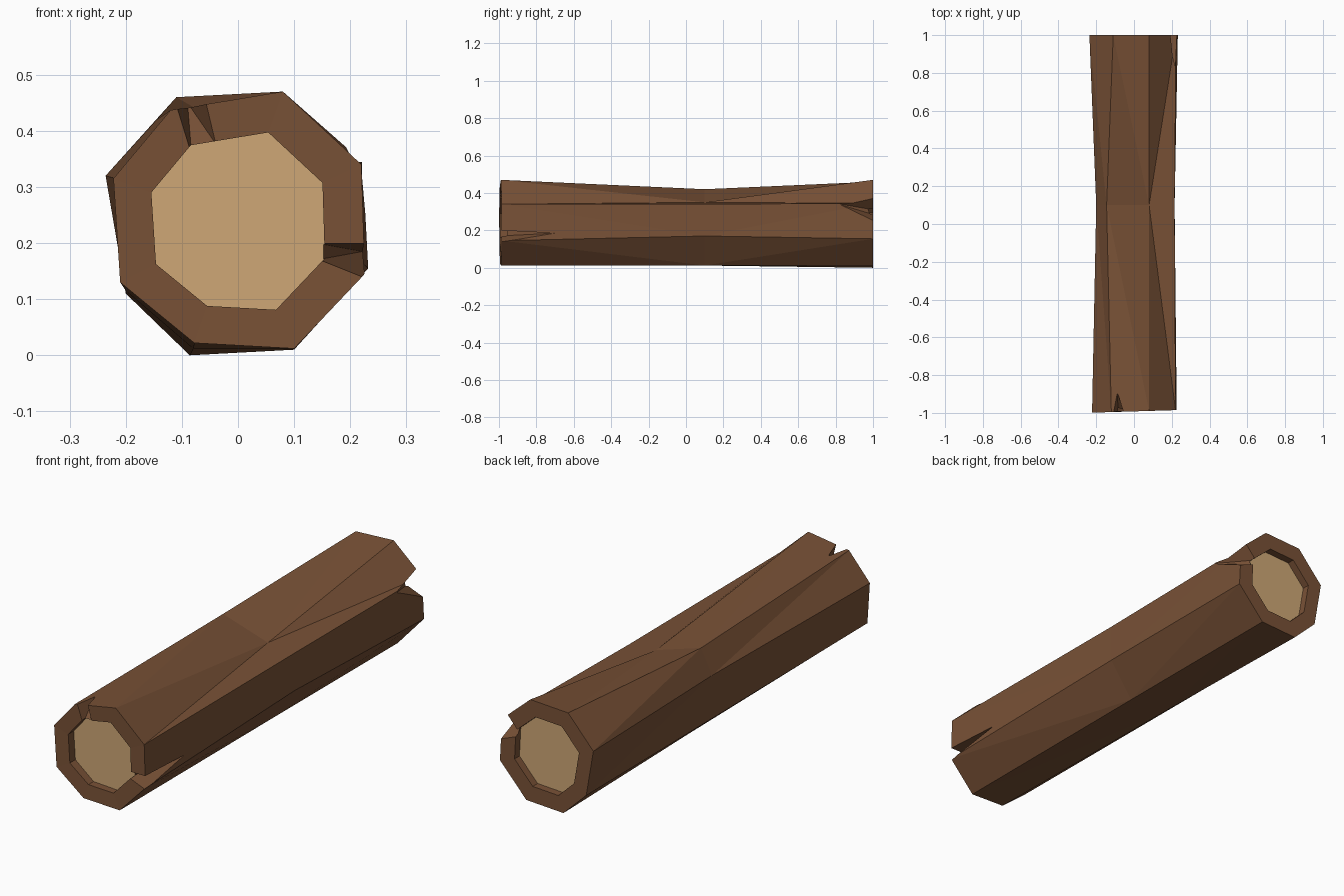
import bpy
import bmesh

cube = bpy.data.objects.get("Cube")
if cube:
    bpy.data.objects.remove(cube, do_unlink=True)


def make_material(name, color):
    mat = bpy.data.materials.new(name)
    mat.use_nodes = True
    mat.diffuse_color = color
    bsdf = next(n for n in mat.node_tree.nodes if n.type == 'BSDF_PRINCIPLED')
    bsdf.inputs["Base Color"].default_value = color
    bsdf.inputs["Roughness"].default_value = 0.9
    return mat


bark = make_material("bark_brown", (0.19, 0.083, 0.037, 1))
wood = make_material("cut_wood_tan", (0.62, 0.39, 0.18, 1))


def add_object(name, bm, *materials):
    bmesh.ops.recalc_face_normals(bm, faces=bm.faces[:])
    mesh = bpy.data.meshes.new(name)
    bm.to_mesh(mesh)
    bm.free()
    for mat in materials:
        mesh.materials.append(mat)
    obj = bpy.data.objects.new(name, mesh)
    bpy.context.collection.objects.link(obj)
    return obj


# Uneven eight-sided outlines (x, z) at the front, waist and back
front = [(0.08, 0.47), (0.22, 0.34), (0.226, 0.145), (0.10, 0.012),
         (-0.078, 0.022), (-0.21, 0.13), (-0.222, 0.315), (-0.12, 0.437)]
waist = [(0.08, 0.35), (0.215, 0.34), (0.215, 0.17), (0.10, 0.012),
         (-0.08, 0.012), (-0.20, 0.115), (-0.20, 0.31), (-0.145, 0.42)]
back = [(0.08, 0.47), (0.222, 0.345), (0.232, 0.155), (0.10, 0.01),
        (-0.086, 0.0), (-0.20, 0.11), (-0.236, 0.32), (-0.11, 0.46)]
CENTER = (-0.004, 0.235)
RECESS = 0.035


def inset(outline, factor=0.69):
    return [tuple(c + (p - c) * factor for p, c in zip(pt, CENTER))
            for pt in outline]


def ring(bm, outline, y, slant=0.0):
    return [bm.verts.new((x, y + slant * x, z)) for x, z in outline]


# Log: bark shell, end rims and recessed cut faces lofted as one solid
bm = bmesh.new()
rings = [
    ring(bm, inset(front), -0.99 + RECESS),
    ring(bm, inset(front), -0.99, 0.03),
    ring(bm, front, -0.992, 0.03),
    ring(bm, waist, 0.1),
    ring(bm, back, 1.0),
    ring(bm, inset(back), 1.0),
    ring(bm, inset(back), 1.0 - RECESS),
]
for a, b in zip(rings, rings[1:]):
    for i in range(len(a)):
        j = (i + 1) % len(a)
        bm.faces.new((a[i], a[j], b[j], b[i]))
bmesh.ops.triangulate(bm, faces=bm.faces[:])
for cap in (rings[0], rings[-1]):
    bm.faces.new(cap).material_index = 1
log = add_object("log", bm, bark, wood)


# Tapering splits in the ends: a mouth at the end and a tip on the bark
def split(name, end, mouth, tip):
    bm = bmesh.new()
    for y in (end, end * 1.1):
        ring(bm, mouth, y)
    bm.verts.new(tip)
    bmesh.ops.convex_hull(bm, input=bm.verts[:])
    cutter = add_object(name, bm, bark)
    cutter.hide_render = True
    mod = log.modifiers.new(name, 'BOOLEAN')
    mod.operation = 'DIFFERENCE'
    mod.solver = 'EXACT'
    mod.object = cutter
    bpy.context.view_layer.objects.active = log
    bpy.ops.object.modifier_apply(modifier=name)
    bpy.data.objects.remove(cutter, do_unlink=True)


split("front_side_split", -1.0,
      [(0.25, 0.2), (0.25, 0.126), (0.14, 0.17), (0.14, 0.2)],
      (0.222, -0.7, 0.185))
split("front_top_split", -1.0,
      [(-0.118, 0.47), (-0.06, 0.47), (-0.035, 0.37), (-0.082, 0.35)],
      (-0.09, -0.89, 0.45))
split("back_side_split", 1.0,
      [(0.21, 0.39), (0.26, 0.24), (0.145, 0.285), (0.14, 0.31)],
      (0.23, 0.8, 0.345))

for poly in log.data.polygons:
    poly.use_smooth = False
